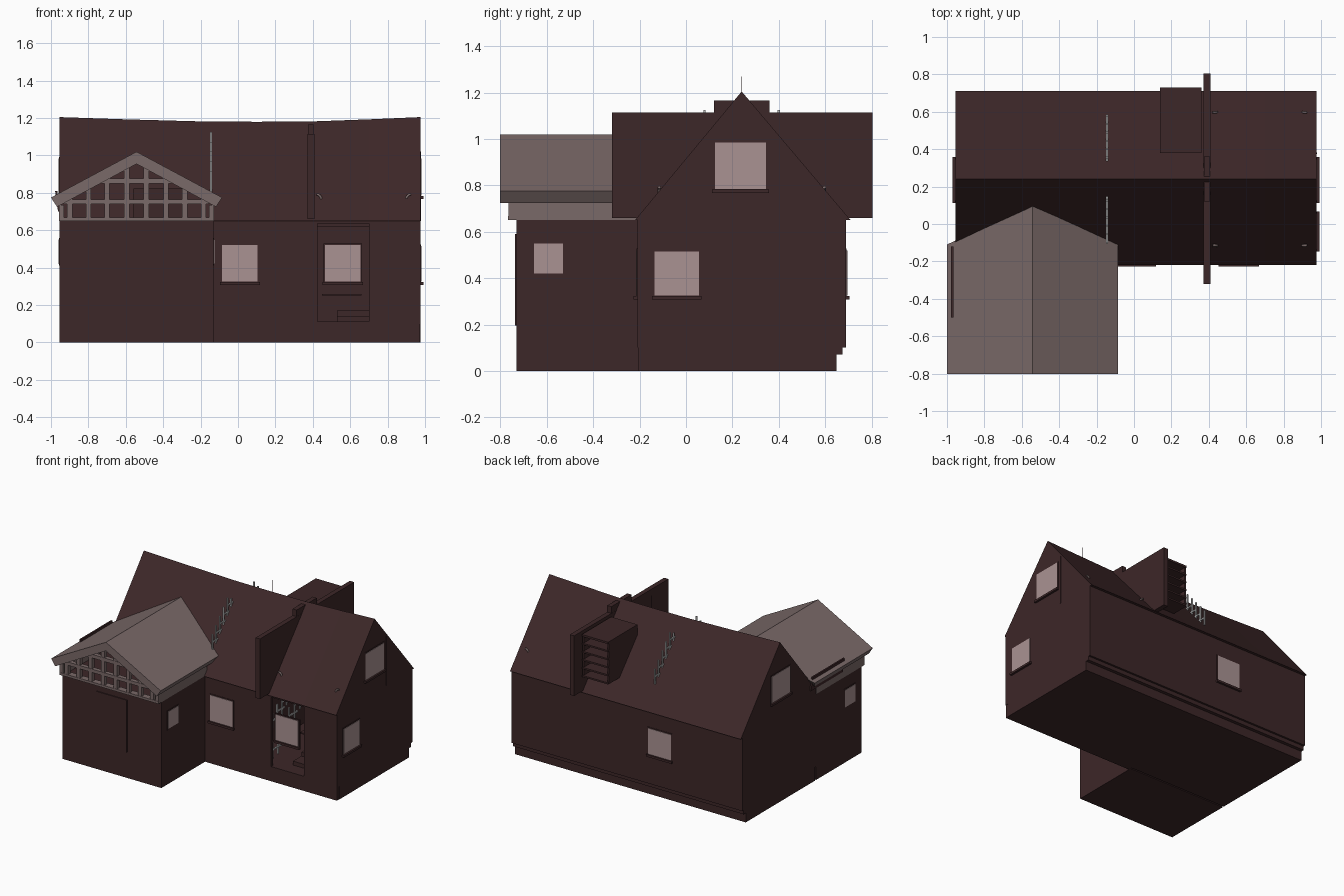
import bpy, bmesh, math
from mathutils import Vector

if "Cube" in bpy.data.objects:
    bpy.data.objects.remove(bpy.data.objects["Cube"])


def material(name, rgb):
    m = bpy.data.materials.new(name)
    m.diffuse_color = (*rgb, 1)
    m.use_nodes = True
    m.node_tree.nodes["Principled BSDF"].inputs["Base Color"].default_value = m.diffuse_color
    return m


DARK = material("dark_brown", (0.046, 0.020, 0.021))
ROOF = material("faded_mauve", (0.195, 0.142, 0.139))
GLASS = material("pale_pink_glass", (0.40, 0.29, 0.29))
METAL = material("light_grey", (0.50, 0.50, 0.50))


def finish(name, bm, mat):
    bmesh.ops.recalc_face_normals(bm, faces=bm.faces)
    me = bpy.data.meshes.new(name)
    bm.to_mesh(me)
    bm.free()
    me.materials.append(mat)
    ob = bpy.data.objects.new(name, me)
    bpy.context.collection.objects.link(ob)
    return ob


def add_box(bm, a, b):
    vs = [bm.verts.new((x, y, z)) for x in (a[0], b[0]) for y in (a[1], b[1]) for z in (a[2], b[2])]
    for f in ((0, 1, 3, 2), (4, 6, 7, 5), (0, 4, 5, 1), (2, 3, 7, 6), (0, 2, 6, 4), (1, 5, 7, 3)):
        bm.faces.new([vs[i] for i in f])


def boxes(name, items, mat):
    bm = bmesh.new()
    for a, b in items:
        add_box(bm, a, b)
    return finish(name, bm, mat)


def loft(name, rings, mat):
    """Closed solid through equal rings of points."""
    bm = bmesh.new()
    rows = [[bm.verts.new(p) for p in r] for r in rings]
    n = len(rows[0])
    for r, s in zip(rows, rows[1:]):
        for i in range(n):
            j = (i + 1) % n
            bm.faces.new((r[i], r[j], s[j], s[i]))
    bm.faces.new(rows[0])
    bm.faces.new(rows[-1])
    return finish(name, bm, mat)


# main house: gable section swept along x, with a sagging ridge
def section(x, ridge):
    pts = [(-0.21, 0.1), (-0.21, 0.65), (-0.22, 0.65), (0.24, ridge), (0.71, 0.65), (0.69, 0.65), (0.69, 0.1)]
    return [(x, y, z) for y, z in pts]


stations = [(-0.955, 1.205), (-0.6, 1.193), (-0.2, 1.182), (0.1, 1.18), (0.4, 1.182), (0.7, 1.193), (0.975, 1.205)]
house = loft("main_house", [section(*s) for s in stations], DARK)

# hollow room, open doorway and attic opening
cuts = [((0.2, -0.19, 0.11), (0.72, 0.5, 0.62)),
        ((0.425, -0.3, 0.112), (0.70, -0.1, 0.635)),
        ((-0.56, -0.3, 0.66), (-0.29, 0.0, 0.82))]
for i, (a, b) in enumerate(cuts):
    cutter = boxes("opening_cutter_%d" % i, [(a, b)], DARK)
    cutter.hide_render = True
    cutter.hide_set(True)
    cutter.display_type = 'WIRE'
    mod = house.modifiers.new("opening", 'BOOLEAN')
    mod.operation = 'DIFFERENCE'
    mod.solver = 'EXACT'
    mod.object = cutter
bpy.context.view_layer.update()
cut_mesh = bpy.data.meshes.new_from_object(house.evaluated_get(bpy.context.evaluated_depsgraph_get()))
house.modifiers.clear()
house.data = cut_mesh
for ob in list(bpy.data.objects):
    if ob.name.startswith("opening_cutter"):
        bpy.data.objects.remove(ob)

# foundation, wing and door
boxes("foundation", [((-0.955, -0.18, 0), (0.975, 0.65, 0.1)), ((-0.955, 0.6, 0.07), (0.975, 0.675, 0.1)),
                     ((-0.13, -0.208, 0), (0.973, -0.17, 0.1))], DARK)
boxes("front_wing", [((-0.955, -0.73, 0), (-0.13, -0.19, 0.65))], DARK)
boxes("wing_door", [((-0.67, -0.737, 0.195), (-0.415, -0.728, 0.59))], DARK)
boxes("inner_steps", [((0.53, -0.1, 0.11), (0.70, 0.0, 0.14)), ((0.53, 0.0, 0.11), (0.70, 0.1, 0.17)),
                      ((0.45, 0.1, 0.25), (0.66, 0.15, 0.26))], DARK)

# wing roof: chevron profile, cut back to meet the main roof
CX = -0.5425
chevron = [(-0.4575, 0.775), (0, 1.02), (0.4575, 0.775), (0.425, 0.725), (0, 0.955), (-0.425, 0.725)]


def roof_y(z):
    return -0.22 + (z - 0.65) * 0.46 / 0.545 + 0.005


loft("wing_roof", [[(CX + x, -0.803, z) for x, z in chevron],
                   [(CX + x, roof_y(z), z) for x, z in chevron]], ROOF)
boxes("wing_side_plates", [((-0.155, -0.765, 0.65), (-0.128, -0.19, 0.735)),
                           ((-0.957, -0.765, 0.65), (-0.93, -0.19, 0.735))], ROOF)

# timber frame in the wing gable
frame = [((-0.955, -0.767, 0.65), (-0.13, -0.72, 0.668)),
         ((-0.93, -0.767, 0.74), (-0.155, -0.735, 0.765)),
         ((-0.73, -0.767, 0.85), (-0.355, -0.735, 0.877))]
for x in (-0.90, -0.80, -0.70, -0.595, -0.49, -0.385, -0.285, -0.185):
    top = 0.97 - abs(x - CX) * 0.54
    frame.append(((x - 0.014, -0.765, 0.66), (x + 0.014, -0.737, top)))
boxes("gable_timber_frame", frame, ROOF)
# plank slung on the wing's left eave
loft("eave_plank", [[(x, y, z) for x, z in ((-0.978, 0.81), (-0.966, 0.81), (-0.95, 0.70), (-0.962, 0.70))]
                    for y in (-0.5, -0.12)], DARK)

# fire wall crossing the roof, and the louvred box behind
boxes("fire_wall", [((0.372, -0.32, 0.66), (0.408, 0.805, 1.115)), ((0.373, 0.12, 1.1), (0.407, 0.36, 1.165))], DARK)
louvre = [((0.14, 0.38, 0.78), (0.152, 0.72, 1.09)), ((0.348, 0.38, 0.78), (0.36, 0.72, 1.09)),
          ((0.14, 0.38, 0.78), (0.36, 0.40, 1.09)), ((0.14, 0.38, 1.085), (0.36, 0.73, 1.10))]
for i in range(5):
    z = 0.78 + i * 0.061
    louvre.append(((0.142, 0.40, z), (0.358, 0.73, z + 0.012)))
boxes("louvred_box", louvre, DARK)

# windows: frame, pane and sill; axis 0 = wall facing x, 1 = wall facing y
panes, frames = [], []


def window(axis, side, wall, u, z, sill=True):
    def slab(u0, u1, z0, z1, inner, outer):
        p, q = sorted((wall + side * inner, wall + side * outer))
        if axis == 0:
            return (p, u0, z0), (q, u1, z1)
        return (u0, p, z0), (u1, q, z1)
    t = 0.008
    frames.append(slab(u[0] - t, u[1] + t, z[0] - t, z[1] + t, -0.008, 0.003))
    panes.append(slab(u[0], u[1], z[0], z[1], -0.002, 0.006))
    if sill:
        frames.append(slab(u[0] - 0.012, u[1] + 0.012, z[0] - 0.018, z[0] - 0.002, -0.005, 0.016))


for x in (-0.085, 0.465):
    window(1, -1, -0.21, (x, x + 0.19), (0.325, 0.52))
window(1, 1, 0.69, (-0.36, -0.17), (0.325, 0.52))
window(0, 1, 0.975, (-0.135, 0.055), (0.325, 0.515))
window(0, 1, 0.975, (0.125, 0.345), (0.785, 0.985))
window(0, -1, -0.955, (0.125, 0.345), (0.785, 0.985))
window(0, 1, -0.13, (-0.655, -0.53), (0.42, 0.55), False)
window(0, -1, -0.955, (-0.655, -0.53), (0.42, 0.55), False)
boxes("window_panes", panes, GLASS)
boxes("window_frames", frames, DARK)
boxes("gable_strip", [((0.97, 0.375, 0.65), (0.979, 0.382, 1.02))], DARK)


# stepped metal lattices on both roof slopes and inside the room
def lattice(x, y, z, steps, sy, sz, flip=None):
    out, t = [], 0.005
    def bar(y0, y1, z0, z1):
        if flip is not None:
            y0, y1 = 2 * flip - y1, 2 * flip - y0
        out.append(((x - t, y0 - t, z0 - t), (x + t, y1 + t, z1 + t)))
    for i in range(steps):
        a, c = y + i * sy, z + i * sz
        bar(a, a + 1.5 * sy, c, c)
        bar(a, a, c - sz, c + sz)
        bar(a + sy, a + sy, c - sz * 0.8, c + sz * 0.6)
    return out


boxes("roof_lattice", lattice(-0.145, -0.1, 0.86, 5, 0.045, 0.052)
      + lattice(-0.145, -0.1, 0.86, 5, 0.045, 0.052, 0.24), METAL)
boxes("room_lattice", lattice(0.36, -0.1, 0.18, 7, 0.065, 0.06) + lattice(0.36, -0.1, 0.4, 4, 0.055, 0.05), METAL)

# small hooked brackets on the roof
for n, (x, s) in enumerate(((0.43, 1), (0.915, -1))):
    for y, side in ((-0.115, -1), (0.597, 1)):
        cu = bpy.data.curves.new("roof_bracket", 'CURVE')
        cu.dimensions = '3D'
        cu.bevel_depth = 0.007
        cu.bevel_resolution = 1
        cu.use_fill_caps = True
        sp = cu.splines.new('POLY')
        sp.points.add(4)
        for i, p in enumerate(sp.points):
            a = math.radians(i * 22.5)
            p.co = (x + s * (0.025 * math.sin(a) - 0.01), y, 0.767 + 0.025 * math.cos(a), 1)
        cu.materials.append(ROOF)
        bpy.context.collection.objects.link(bpy.data.objects.new("roof_bracket", cu))

# thin wires rising from the ridge
boxes("ridge_wires", [((x - 0.001, 0.239, 1.15), (x + 0.001, 0.241, 1.27)) for x in (0.12, 0.66)], DARK)
